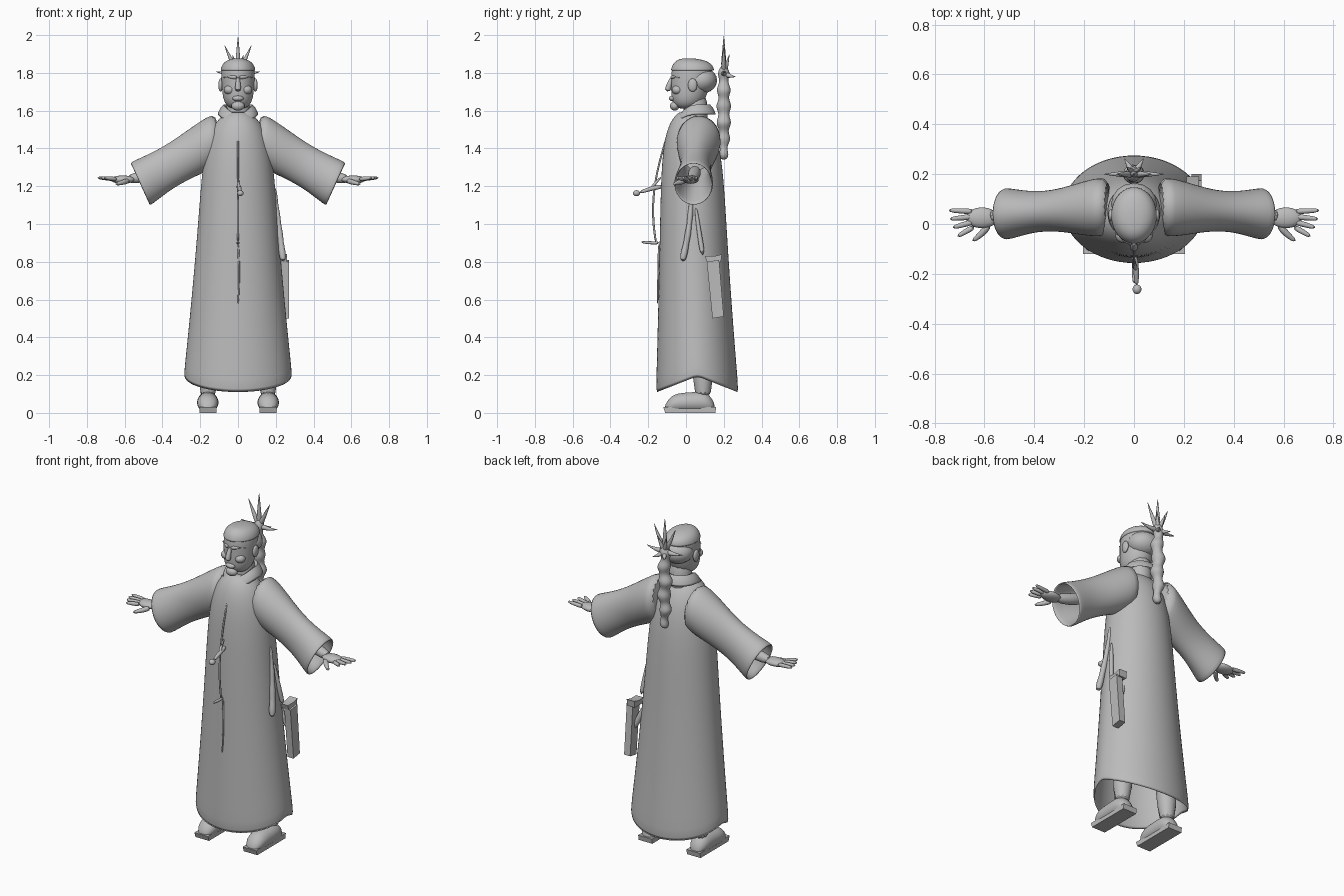
import bpy
import bmesh
import math
from math import sin, cos, pi
from mathutils import Vector, Matrix

default_cube = bpy.data.objects.get("Cube")
if default_cube:
    bpy.data.objects.remove(default_cube)

SHADE = (0.5, 0.5, 0.5, 1)
grey = bpy.data.materials.new("plain grey")
grey.use_nodes = True
grey.diffuse_color = SHADE
grey.node_tree.nodes["Principled BSDF"].inputs["Base Color"].default_value = SHADE


def add_object(name, mesh, mirror=False, thickness=0, rounding=1):
    mesh.materials.append(grey)
    part = bpy.data.objects.new(name, mesh)
    bpy.context.collection.objects.link(part)
    if mirror:
        part.modifiers.new("mirror", "MIRROR").use_mirror_merge = False
    if thickness:
        shell = part.modifiers.new("thickness", "SOLIDIFY")
        shell.thickness = thickness
        shell.offset = -1
    if rounding:
        subdivision = part.modifiers.new("rounding", "SUBSURF")
        subdivision.levels = subdivision.render_levels = rounding
    bpy.ops.object.select_all(action="DESELECT")
    part.select_set(True)
    bpy.context.view_layer.objects.active = part
    bpy.ops.object.shade_smooth_by_angle(angle=math.radians(50))


def add_mesh(name, verts, faces, **options):
    mesh = bpy.data.meshes.new(name)
    mesh.from_pydata([tuple(v) for v in verts], [], faces)
    add_object(name, mesh, **options)


def loft(name, rings, cap_start=True, cap_end=True, **options):
    """Skin a list of closed rings that have equal point counts."""
    count = len(rings[0])
    faces = []
    for row in range(len(rings) - 1):
        for i in range(count):
            a, b = row * count + i, row * count + (i + 1) % count
            faces.append((a, b, b + count, a + count))
    last = (len(rings) - 1) * count
    if cap_start:
        faces.append(tuple(reversed(range(count))))
    if cap_end:
        faces.append(tuple(range(last, last + count)))
    add_mesh(name, [point for ring in rings for point in ring], faces, **options)


def oval(centre, u, v, count=16):
    turns = [2 * pi * i / count for i in range(count)]
    return [Vector(centre) + Vector(u) * cos(a) + Vector(v) * sin(a) for a in turns]


def level_oval(z, half_width, front, back, count=20):
    middle, depth = (front + back) / 2, (back - front) / 2
    return oval((0, middle, z), (half_width, 0, 0), (0, depth, 0), count)


def tube(name, path, start, end, wobble=0, **options):
    """Round bar along a path, tapering from the start to the end radius."""
    points = [Vector(p) for p in path]
    last = len(points) - 1
    rings = []
    for i, point in enumerate(points):
        along = (points[min(i + 1, last)] - points[max(i - 1, 0)]).normalized()
        across = Vector((1, 0, 0)) if abs(along.x) < abs(along.y) + abs(along.z) else Vector((0, 1, 0))
        u = along.cross(across).normalized()
        radius = start + (end - start) * i / last + wobble * (i % 2)
        rings.append(oval(point, u * radius, along.cross(u) * radius, 10))
    loft(name, rings, **options)


def blob(name, centre, size, **options):
    mesh = bpy.data.meshes.new(name)
    shape = bmesh.new()
    placing = Matrix.Translation(centre) @ Matrix.Diagonal((*size, 1))
    bmesh.ops.create_uvsphere(shape, u_segments=16, v_segments=10, radius=1, matrix=placing)
    shape.to_mesh(mesh)
    shape.free()
    add_object(name, mesh, rounding=0, **options)


def slab(name, outline, inner, outer, **options):
    """Extrude a side outline of (y, z) corners across x."""
    rings = [[(x, y, z) for y, z in outline] for x in (inner, outer)]
    loft(name, rings, rounding=0, **options)


def dome(t, power):
    return max(0, 1 - abs(t) ** power) ** 0.5


def steps(count, low=0, high=1):
    return [low + (high - low) * i / count for i in range(count + 1)]


# Long flared robe, open at a hem that rises on both sides
robe_rings = []
for step in steps(18):
    t = 0.995 * sin(step * pi / 2)
    flare, narrowing = (1 - t) ** 1.4, dome(t, 12)
    ring = level_oval(0, (0.18 + 0.11 * flare) * narrowing, -(0.13 + 0.03 * flare) * narrowing,
                      (0.19 + 0.09 * flare) * narrowing, 32)
    for i, point in enumerate(ring):
        hem = 0.19 - 0.085 * abs(sin(2 * pi * i / 32))
        point.z = hem + (1.6 - hem) * t
    robe_rings.append(ring)
loft("robe", robe_rings, cap_start=False, thickness=0.012)

# Wide sleeves: full at the shoulder, narrow at the elbow, open at the cuff
shoulder, cuff = Vector((0.1, 0.07, 1.46)), Vector((0.52, 0.04, 1.21))
sleeve_rings = []
for t in steps(9):
    pinch = cos(5 * t)
    slant = Vector((0.1 + 0.35 * t, 0, 1)).normalized()
    sleeve_rings.append(oval(shoulder.lerp(cuff, t), slant * (0.113 + 0.012 * pinch),
                             (0, 0.09 + 0.02 * pinch, 0), 20))
loft("sleeves", sleeve_rings, cap_end=False, mirror=True, thickness=0.012)

# Forearms, palms and spread fingers
tube("wrists", [(0.4, 0.05, 1.29), (0.5, 0.04, 1.25), (0.59, 0.03, 1.235)], 0.04, 0.027, mirror=True)
blob("palms", (0.61, 0.025, 1.235), (0.065, 0.042, 0.022), mirror=True)
for i, finger in enumerate(("little", "ring", "middle", "index")):
    knuckle = Vector((0.64, 0.05 - 0.02 * i, 1.237))
    tip = Vector((0.745 - 0.004 * i * i, 0.055 - 0.035 * i, 1.245))
    tube(finger + "_fingers", [knuckle, knuckle.lerp(tip, 0.6), tip], 0.014, 0.008, mirror=True)
tube("thumbs", [(0.58, 0, 1.23), (0.61, -0.04, 1.22), (0.65, -0.07, 1.21)], 0.018, 0.009, mirror=True)


# Head with separate close-cropped hair
def head_ring(t, grow=1):
    size = grow * dome(2 * t - 1, 4)
    return level_oval(1.6 + 0.28 * t, (0.078 + 0.018 * t) * size, -0.08 * size, (0.09 + 0.075 * t) * size)


loft("head", [head_ring(t) for t in steps(12, 0.03, 0.98)])
loft("hair", [head_ring(t, 1.06) for t in steps(7, 0.74, 0.99)])
blob("back_hair", (0, 0.08, 1.76), (0.092, 0.085, 0.07))
tube("neck", [(0, 0.05, 1.5), (0, 0.05, 1.6), (0, 0.05, 1.7)], 0.07, 0.065)

# Facial features
tube("nose", [(0, -0.074, 1.78), (0, -0.088, 1.74), (0, -0.1, 1.7)], 0.009, 0.02)
tube("brows", [(0, -0.075, 1.775), (0.04, -0.068, 1.78), (0.08, -0.03, 1.775)], 0.013, 0.01, mirror=True)
blob("cheeks", (0.045, -0.045, 1.71), (0.03, 0.03, 0.025), mirror=True)
blob("mouth", (0, -0.07, 1.665), (0.03, 0.02, 0.015))
blob("chin", (0, -0.06, 1.625), (0.035, 0.025, 0.025))
blob("ears", (0.092, 0.035, 1.735), (0.012, 0.025, 0.035), mirror=True)

# Folded collar, split at the throat with two hanging points
collar, count = [], 20
for t in steps(count):
    a = math.radians(-75 + 330 * t)
    drop = max(0, -sin(a)) ** 2
    for radius, z in ((0.064, 1.6), (0.076, 1.645), (0.106 + 0.01 * drop, 1.575)):
        collar.append((radius * cos(a), 0.05 + radius * sin(a), z - 0.05 * drop))
folds = [(k, k + 3, k + 4, k + 1) for i in range(count) for k in (3 * i, 3 * i + 1)]
add_mesh("collar", collar, folds, thickness=0.008)

# Boots, soles and legs under the hem
boot_rings = []
for t in steps(9, 0.02, 0.98):
    bulge = dome(2 * t - 1, 4)
    height = (0.1 + 0.02 * t) * bulge
    boot_rings.append(oval((0.16, 0.28 * t - 0.12, height / 2), (0.058 * bulge, 0, 0), (0, 0, height / 2)))
loft("boots", boot_rings, mirror=True)
slab("boot_soles", [(-0.11, 0), (0.155, 0), (0.16, 0.03), (-0.12, 0.03)], 0.115, 0.205, mirror=True)
tube("legs", [(0.16, 0.09, 0.05), (0.155, 0.09, 0.3), (0.12, 0.07, 0.7)], 0.052, 0.07, mirror=True)

# Knotted staff on the back with a crown of thorns
staff_rings = []
for t in steps(26):
    radius = 0.008 + 0.028 * sin(pi * (0.02 + 0.9 * t)) ** 0.5 + 0.007 * sin(36 * t)
    staff_rings.append(oval((0.006 * sin(20 * t), 0.2, 1.34 + 0.5 * t), (radius, 0, 0), (0, radius, 0), 10))
loft("back_staff", staff_rings)
crown = Vector((0, 0.2, 1.8))


def thorn(name, reach, mirror):
    sag = Vector((0, 0, -0.01 if mirror else 0))
    tube(name, [crown, crown + reach / 2 + sag, crown + reach], 0.02, 0.001, mirror=mirror)


for name, angle, length in (("top", 0, 0.2), ("slanted", 0.45, 0.17), ("side", 1.5, 0.125)):
    thorn(name + "_thorns", Vector((sin(angle), 0, cos(angle))) * length, angle > 0)
thorn("rear_thorns", Vector((0.04, 0.065, -0.02)), True)
thorn("small_thorns", Vector((0.03, 0.03, 0.1)), True)

# Front cord, seam and pegs
tube("front_cord", [(0, -0.09 - 0.085 * sin(2.2 * t), 1.5 - 0.6 * t) for t in steps(10)], 0.005, 0.006)
tube("front_seam", [(0.006 * sin(pi * t), -0.143 - 0.008 * t, 0.9 - 0.33 * t) for t in steps(4)],
     0.006, 0.004)
tube("upper_peg", [(0, -0.12, 1.2), (0.01, -0.18, 1.19), (0.01, -0.25, 1.165)], 0.014, 0.01)
blob("peg_knob", (0.012, -0.262, 1.163), (0.018, 0.019, 0.016))
tube("peg_fork", [(0.01, -0.19, 1.18), (0, -0.16, 1.22), (0, -0.13, 1.25)], 0.01, 0.005)
tube("lower_peg", [(0, -0.14, 0.9), (0, -0.19, 0.9), (0, -0.24, 0.905)], 0.01, 0.007)

# Hanging strap and holstered tool on the left hip
tube("hip_strap", [(0.19 + 0.05 * t, 0.03 - 0.05 * t * t, 1.2 - 0.4 * t) for t in steps(8)],
     0.008, 0.016, wobble=0.006)
tube("hip_tassel", [(0.2, 0.05, 1.1), (0.22, 0.07, 0.95), (0.235, 0.09, 0.83)], 0.009, 0.016)
slab("holster", [(0.11, 0.8), (0.175, 0.81), (0.2, 0.51), (0.14, 0.5)], 0.23, 0.27)
slab("tool_grip", [(0.1, 0.83), (0.11, 0.8), (0.185, 0.8), (0.19, 0.84), (0.15, 0.83)], 0.21, 0.26)
tube("holster_loop", [(0.18, 0.13, 0.8), (0.22, 0.14, 0.7), (0.25, 0.15, 0.65)], 0.02, 0.015)
